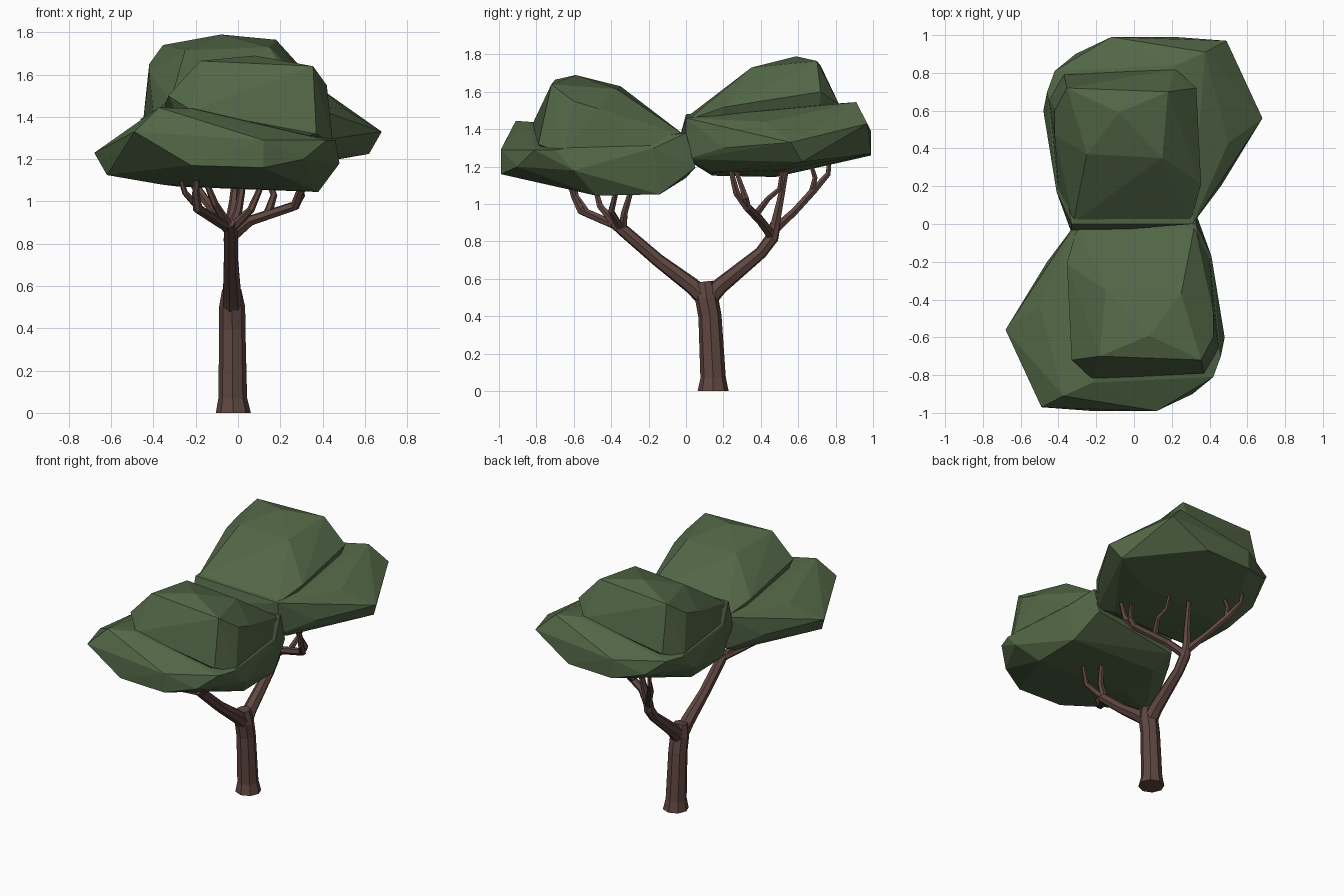
import bpy, bmesh, math
from mathutils import Vector, Matrix


def material(name, rgb):
    m = bpy.data.materials.new(name)
    m.diffuse_color = (*rgb, 1)
    return m


LEAF = material("leaf green", (0.085, 0.135, 0.062))
BARK = material("bark brown", (0.115, 0.062, 0.052))


def finish(bm, name, mat):
    bmesh.ops.recalc_face_normals(bm, faces=bm.faces)
    me = bpy.data.meshes.new(name)
    bm.to_mesh(me)
    bm.free()
    me.materials.append(mat)
    ob = bpy.data.objects.new(name, me)
    bpy.context.collection.objects.link(ob)
    return ob


def hull(name, pts):
    bm = bmesh.new()
    for p in pts:
        bm.verts.new(p)
    res = bmesh.ops.convex_hull(bm, input=bm.verts)
    bmesh.ops.delete(bm, geom=[v for v in bm.verts if not v.link_faces], context='VERTS')
    return finish(bm, name, LEAF)


def tube(bm, path, sides=7):
    """Tapered limb through (x, y, z, radius) points."""
    pts = [Vector(p[:3]) for p in path]
    rings = []
    for i, p in enumerate(pts):
        d = Vector((0, 0, 0))
        if i > 0:
            d += (p - pts[i - 1]).normalized()
        if i < len(pts) - 1:
            d += (pts[i + 1] - p).normalized()
        if i == 0 and p.z == 0:
            d = Vector((0, 0, 1))
        d.normalize()
        u = (Vector((1, 0, 0)) - d * d.x).normalized()
        v = d.cross(u)
        rings.append([bm.verts.new(p + path[i][3] * (u * math.cos(a) + v * math.sin(a)))
                      for a in (2 * math.pi * k / sides for k in range(sides))])
    for a, b in zip(rings, rings[1:]):
        for k in range(sides):
            j = (k + 1) % sides
            bm.faces.new((a[k], a[j], b[j], b[k]))
    bm.faces.new(rings[0][::-1])
    bm.faces.new(rings[-1])


# Front crown: wide skirt with a ledge at the front
skirt = [(-.68, -.56, 1.23), (-.62, -.62, 1.125), (-.49, -.97, 1.33), (-.375, -.91, 1.445),
         (-.22, -.99, 1.17), (-.22, -.84, 1.44), (.12, -.99, 1.16), (.12, -.99, 1.29),
         (.31, -.90, 1.20), (.42, -.81, 1.29), (.46, -.70, 1.29), (.48, -.60, 1.18),
         (.38, -.48, 1.045), (.38, -.14, 1.052), (.33, .05, 1.195), (.41, -.17, 1.30),
         (.33, 0, 1.38), (-.31, 0, 1.36), (-.31, 0, 1.14), (-.28, -.14, 1.07),
         (-.46, -.20, 1.20), (-.50, -.43, 1.34), (-.36, -.50, 1.08)]
# Dome that rises behind the ledge
dome = [(-.15, -.35, 1.63), (.25, -.37, 1.615), (.08, -.59, 1.69), (-.18, -.70, 1.665),
        (.355, -.72, 1.64), (.42, -.60, 1.55), (.42, -.47, 1.51), (-.355, -.21, 1.42),
        (-.33, -.72, 1.50), (-.22, -.82, 1.43), (.37, -.79, 1.32), (.45, -.66, 1.27),
        (.40, -.18, 1.31), (.32, -.01, 1.37), (-.30, -.01, 1.35),
        (-.25, -.10, 1.20), (.28, -.10, 1.20), (-.20, -.70, 1.20)]
crown = hull("front_crown", skirt)
top = hull("crown_dome", dome)
mod = crown.modifiers.new("union", 'BOOLEAN')
mod.operation, mod.solver, mod.object = 'UNION', 'EXACT', top
bpy.context.view_layer.update()
merged = bpy.data.meshes.new_from_object(
    crown.evaluated_get(bpy.context.evaluated_depsgraph_get()))
crown.modifiers.clear()
crown.data = merged
bpy.data.objects.remove(top)

# Back crown: the same shape turned half round and lifted
back = bpy.data.objects.new("back_crown", merged.copy())
back.data.transform(Matrix.Translation((0, 0, .1)) @ Matrix.Rotation(math.pi, 4, 'Z'))
bpy.context.collection.objects.link(back)

# Trunk with flared foot
bm = bmesh.new()
tube(bm, [(-.022, .145, 0, .083), (-.025, .145, .07, .068), (-.027, .128, .40, .062),
          (-.028, .11, .50, .062), (-.03, .10, .585, .045)], 8)
finish(bm, "trunk", BARK)

# Two main limbs forking front and back
bm = bmesh.new()
tube(bm, [(-.028, .13, .47, .05), (-.03, .03, .565, .045), (-.035, -.15, .70, .036),
          (-.035, -.33, .855, .034), (-.04, -.39, .90, .026)])
tube(bm, [(-.028, .10, .47, .05), (-.03, .18, .56, .045), (-.035, .40, .74, .034),
          (-.035, .46, .82, .036), (-.04, .48, .90, .028)])
finish(bm, "main_limbs", BARK)

# Thin branches reaching into the crowns
bm = bmesh.new()
front = [
    [(-.035, -.34, .87, .026), (-.19, -.56, .965, .024), (-.20, -.60, 1.04, .017), (-.19, -.65, 1.20, .010)],
    [(-.17, -.53, .955, .020), (-.25, -.585, 1.04, .014), (-.29, -.61, 1.16, .010)],
    [(-.035, -.36, .87, .024), (-.11, -.46, .99, .018), (-.17, -.50, 1.14, .011)],
    [(-.035, -.34, .87, .026), (.00, -.33, .95, .020), (.03, -.28, 1.12, .014)],
    [(-.035, -.35, .87, .024), (.06, -.40, .96, .018), (.13, -.36, 1.12, .012)],
]
rear = [
    [(-.035, .46, .83, .030), (.06, .40, .91, .026), (.27, .33, .98, .024), (.30, .27, 1.06, .020), (.31, .23, 1.22, .012)],
    [(.27, .33, .98, .020), (.30, .32, 1.03, .018), (.24, .26, 1.20, .011)],
    [(.14, .37, .94, .022), (.17, .44, 1.03, .016), (.15, .50, 1.08, .014), (.13, .52, 1.22, .010)],
    [(-.04, .47, .86, .030), (-.02, .50, 1.00, .022), (.00, .55, 1.25, .012)],
    [(-.04, .47, .86, .028), (-.12, .58, .96, .022), (-.20, .68, 1.07, .022), (-.25, .76, 1.16, .015), (-.26, .77, 1.27, .012)],
    [(-.20, .67, 1.06, .018), (-.20, .69, 1.14, .015), (-.18, .66, 1.24, .010)],
]
for path in front + rear:
    tube(bm, path, 6)
finish(bm, "branches", BARK)
